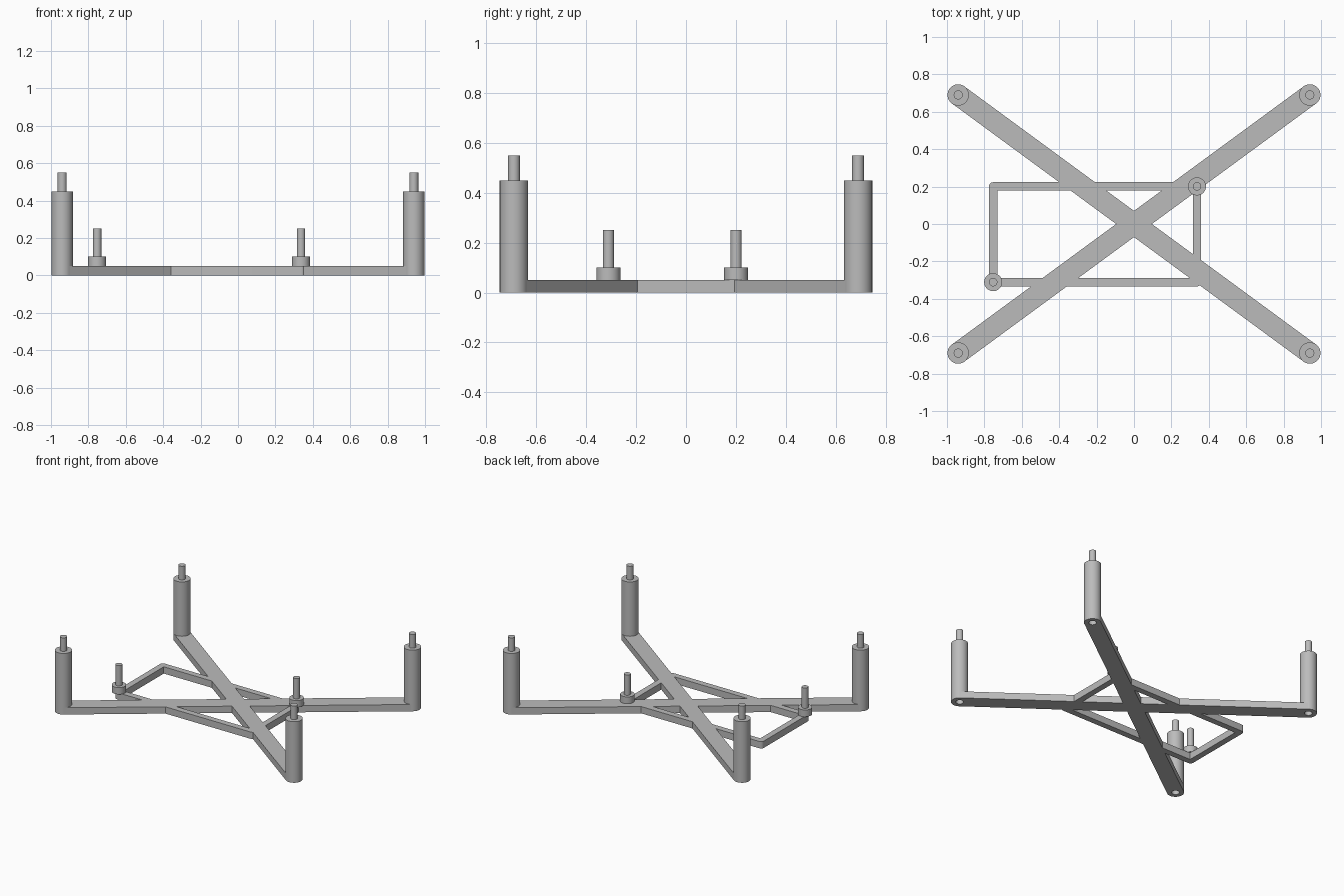
import bpy, math
from mathutils import Vector

cube = bpy.data.objects.get("Cube")
if cube:
    bpy.data.objects.remove(cube, do_unlink=True)

grey = bpy.data.materials.new("plain grey")
grey.use_nodes = True
colour = (0.5, 0.5, 0.5, 1)
grey.diffuse_color = colour
grey.node_tree.nodes["Principled BSDF"].inputs["Base Color"].default_value = colour

PLATE = 0.05
POST_R = 0.057
LEG_X, LEG_Y = 0.94, 0.69
LEFT, RIGHT, BACK, FRONT = -0.753, 0.337, 0.201, -0.311
SEGMENTS = 48


def make(name, verts, faces):
    mesh = bpy.data.meshes.new(name)
    mesh.from_pydata(verts, [], faces)
    mesh.materials.append(grey)
    obj = bpy.data.objects.new(name, mesh)
    bpy.context.collection.objects.link(obj)
    return obj


def smooth(obj):
    bpy.ops.object.select_all(action="DESELECT")
    obj.select_set(True)
    bpy.context.view_layer.objects.active = obj
    bpy.ops.object.shade_smooth_by_angle(angle=math.radians(35))


def prism(name, outline, bottom, top):
    """Extrude a counter-clockwise outline from bottom to top."""
    n = len(outline)
    verts = [(x, y, z) for z in (bottom, top) for x, y in outline]
    faces = [tuple(reversed(range(n))), tuple(range(n, 2 * n))]
    faces += [(i, (i + 1) % n, n + (i + 1) % n, n + i) for i in range(n)]
    return make(name, verts, faces)


def bar(name, start, end, half, rounded=False):
    a, b = Vector(start), Vector(end)
    angle = math.atan2(b.y - a.y, b.x - a.x)
    steps = 12 if rounded else 1
    outline = []
    for centre, turn in ((b, -math.pi / 2), (a, math.pi / 2)):
        for i in range(steps + 1):
            t = angle + turn + math.pi * i / steps
            outline.append((centre.x + half * math.cos(t), centre.y + half * math.sin(t)))
    return prism(name, outline, 0, PLATE)


def turned(name, x, y, profile):
    """Revolve (radius, height) points listed from bottom to top, capping both ends."""
    n = SEGMENTS
    verts = [(x + r * math.cos(2 * math.pi * i / n), y + r * math.sin(2 * math.pi * i / n), z)
             for r, z in profile for i in range(n)]
    faces = [tuple(reversed(range(n))),
             tuple(range((len(profile) - 1) * n, len(profile) * n))]
    for k in range(len(profile) - 1):
        for i in range(n):
            j = (i + 1) % n
            faces.append((k * n + i, k * n + j, (k + 1) * n + j, (k + 1) * n + i))
    obj = make(name, verts, faces)
    smooth(obj)
    return obj


def combine(base, other, operation):
    mod = base.modifiers.new(operation.lower(), "BOOLEAN")
    mod.operation = operation
    mod.solver = "EXACT"
    mod.object = other
    bpy.context.view_layer.objects.active = base
    bpy.ops.object.modifier_apply(modifier=mod.name)
    bpy.data.objects.remove(other, do_unlink=True)


# Crossed arms and the offset rectangular frame, fused into one flat plate
base = bar("cross_base", (-LEG_X, -LEG_Y), (LEG_X, LEG_Y), 0.0565)
combine(base, bar("second_arm", (-LEG_X, LEG_Y), (LEG_X, -LEG_Y), 0.0565), "UNION")
corners = [(LEFT, FRONT), (RIGHT, FRONT), (RIGHT, BACK), (LEFT, BACK)]
for i in range(4):
    rail = bar("frame_rail", corners[i], corners[(i + 1) % 4], 0.0225, True)
    combine(base, rail, "UNION")

# Corner posts with a locating pin on top and a matching socket underneath
for side, sx in (("left", 1), ("right", -1)):
    for end, sy in (("front", -1), ("back", 1)):
        x, y = sx * LEG_X, sy * LEG_Y
        cutter = turned("post_cutter", x, y, [(POST_R, -0.1), (POST_R, 0.2)])
        combine(base, cutter, "DIFFERENCE")
        turned(f"{end}_{side}_post", x, y,
               [(0.026, 0.1), (0.026, 0), (POST_R, 0), (POST_R, 0.45),
                (0.024, 0.45), (0.024, 0.55)])
smooth(base)

# Collared mounting pins on two opposite frame corners
for name, x, y in (("front_mounting_pin", LEFT, FRONT), ("back_mounting_pin", RIGHT, BACK)):
    turned(name, x, y, [(0.048, PLATE), (0.048, 0.1), (0.0225, 0.1), (0.0225, 0.25)])
